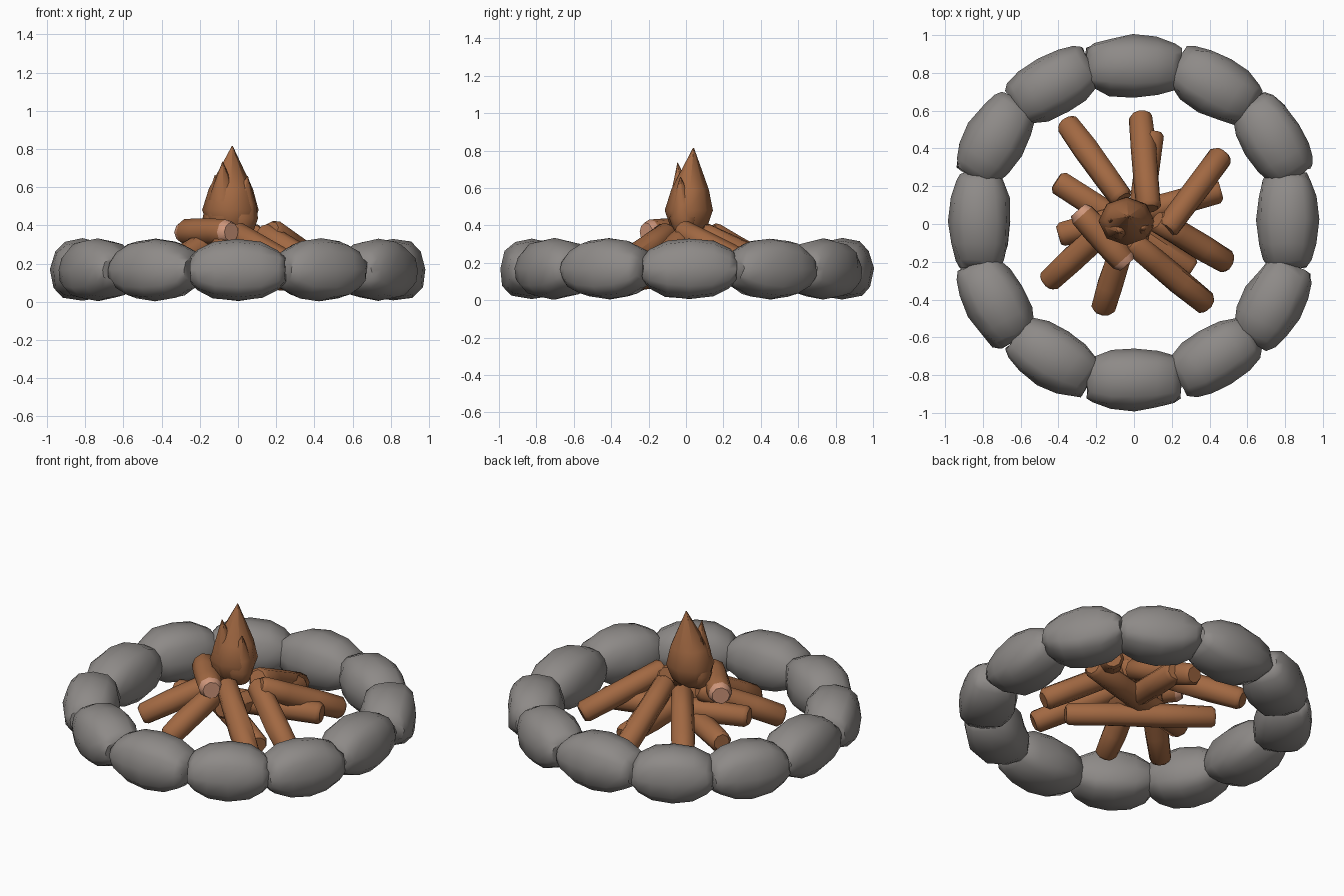
import bpy, bmesh, math, random
from mathutils import Vector

if "Cube" in bpy.data.objects:
    bpy.data.objects.remove(bpy.data.objects["Cube"])

random.seed(4)

def material(name, rgb):
    m = bpy.data.materials.new(name)
    m.diffuse_color = (*rgb, 1)
    m.use_nodes = True
    m.node_tree.nodes["Principled BSDF"].inputs["Base Color"].default_value = m.diffuse_color
    return m

STONE = material("stone grey", (0.27, 0.255, 0.245))
WOOD = material("bark brown", (0.36, 0.14, 0.055))
CUT = material("cut wood", (0.63, 0.31, 0.20))

def loft(name, rings, mats, cap_mat=0, angle=35):
    """Skin a list of rings (equal point counts) and close both ends."""
    bm = bmesh.new()
    vs = [[bm.verts.new(p) for p in r] for r in rings]
    n = len(vs[0])
    for a, b in zip(vs, vs[1:]):
        for i in range(n):
            j = (i + 1) % n
            bm.faces.new((a[i], a[j], b[j], b[i]))
    for cap in (vs[0][::-1], vs[-1]):
        bm.faces.new(cap).material_index = cap_mat
    bmesh.ops.recalc_face_normals(bm, faces=bm.faces)
    me = bpy.data.meshes.new(name)
    bm.to_mesh(me)
    bm.free()
    for m in mats:
        me.materials.append(m)
    ob = bpy.data.objects.new(name, me)
    bpy.context.collection.objects.link(ob)
    bpy.ops.object.select_all(action='DESELECT')
    ob.select_set(True)
    bpy.context.view_layer.objects.active = ob
    bpy.ops.object.shade_smooth_by_angle(angle=math.radians(angle))
    return ob

def spow(v, e):
    return math.copysign(abs(v) ** e, v)

# Ring of rounded stones: position along the tangent, radial and vertical half sizes
PROFILE = [(-1, .10, .065), (-.85, .125, .105), (-.5, .152, .148), (0, .165, .163),
           (.5, .152, .148), (.85, .125, .105), (1, .10, .065)]

def stone(i, x, y):
    out = Vector((x, y, 0)).normalized()
    half = .232
    if abs(x) < .1 or abs(y) < .1:
        out = Vector((round(out.x), round(out.y), 0))
        half = .25
    tan = Vector((-out.y, out.x, 0))
    rings = []
    for t, r, h in PROFILE:
        ring = []
        for k in range(12):
            a = math.tau * k / 12
            c, s = spow(math.cos(a), .75), spow(math.sin(a), .8)
            j = random.uniform(-.007, .007)
            # the lower outside stays fuller than the top
            rad = c * (r + j) * (1 - .08 * s)
            p = Vector((x, y, .168)) + tan * (t * half + j) + out * rad
            p.z += s * h + j * .4
            ring.append(p)
        rings.append(ring)
    loft(f"ring_stone_{i}", rings, [STONE], angle=50)

STONES = [(0, .835), (.43, .735), (.735, .45), (.812, .02), (.735, -.42), (.43, -.705),
          (0, -.825), (-.43, -.705), (-.735, -.41), (-.815, .02), (-.735, .45), (-.43, .735)]
for i, (x, y) in enumerate(STONES):
    stone(i + 1, x, y)

# Logs: tubes with small chamfers at both ends
def log(name, a, b, r=.067, light=False):
    a, b = Vector(a), Vector(b)
    d = (b - a).normalized()
    u = d.cross(Vector((0, 0, 1))).normalized()
    v = u.cross(d)
    n = (b - a).length
    e = .035 if light else .02
    rings = []
    for s, k in [(0, .72), (e, .97), (n * .35, 1.04), (n * .7, 1), (n - e, .97), (n, .72)]:
        rings.append([a + d * s + (u * math.cos(t) + v * math.sin(t)) * r * k * random.uniform(.95, 1.05)
                      for t in [math.tau * q / 9 for q in range(9)]])
    ob = loft(name, rings, [WOOD, CUT], cap_mat=1 if light else 0, angle=45)
    if light:  # chamfers belong to the pale cut ends
        for p in ob.data.polygons:
            if abs(p.normal.dot(d)) > .35:
                p.material_index = 1

LEANING = [((-.36, .54, .12), (-.06, .13, .36)), ((.035, .58, .12), (.08, .08, .36)),
           ((.47, .37, .16), (.17, -.03, .375)), ((.50, -.21, .13), (.12, .02, .36)),
           ((.39, -.43, .12), (-.02, -.09, .365)), ((-.17, -.46, .12), (-.05, -.08, .34)),
           ((-.46, -.31, .13), (-.10, .02, .34))]
for i, (a, b) in enumerate(LEANING):
    log(f"leaning_log_{i + 1}", a, b)
log("ground_log_1", (-.41, .23, .16), (.31, -.24, .12))
log("ground_log_2", (-.40, -.06, .21), (.46, .18, .20))
log("ground_log_3", (.10, .49, .16), (.0, -.17, .24))
log("short_cut_log", (-.295, .075, .365), (-.035, -.215, .365), .07, light=True)

# Carved flame: a faceted bulb with several pointed tongues
def tongue(name, x, y, r, tx, ty, tz, sides=8):
    rings = []
    for f, k in [(0, .45), (.08, .75), (.28, 1), (.52, .78), (1, .02)]:
        g = max(0, (f - .28) / .72) ** 1.2
        cx, cy = x + (tx - x) * g, y + (ty - y) * g
        rings.append([(cx + r * k * math.cos(t), cy + r * k * .87 * math.sin(t), .35 + (tz - .35) * f)
                      for t in [math.tau * q / sides for q in range(sides)]])
    loft(name, rings, [WOOD], angle=50)

tongue("flame_main", -.04, .015, .148, -.03, .04, .815)
tongue("flame_back_left", -.075, -.01, .095, -.08, -.045, .735)
tongue("flame_left", -.10, .02, .085, -.12, .02, .665)
tongue("flame_right", .015, -.01, .09, .05, -.03, .66)
